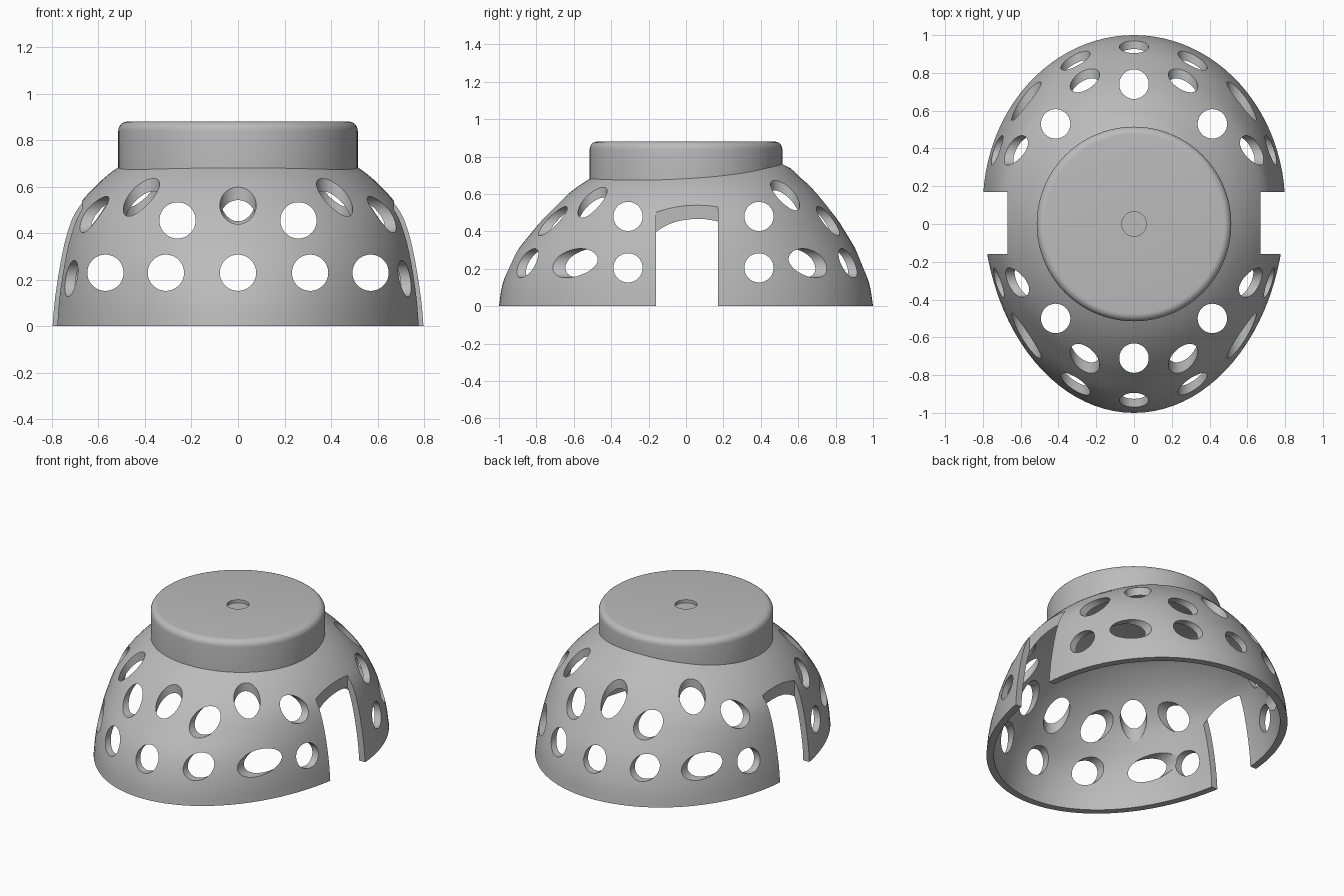
import bpy, bmesh
from math import cos, sin, pi, radians
from mathutils import Matrix, Vector

if "Cube" in bpy.data.objects:
    bpy.data.objects.remove(bpy.data.objects["Cube"], do_unlink=True)

SEGMENTS = 96
WALL = 0.042
HOLE = 0.078
CAP_RADIUS = 0.515

grey = bpy.data.materials.new("plain grey")
grey.use_nodes = True
grey.diffuse_color = (0.5, 0.5, 0.5, 1)
grey.node_tree.nodes["Principled BSDF"].inputs["Base Color"].default_value = (0.5, 0.5, 0.5, 1)


def make_object(name, bm):
    bmesh.ops.recalc_face_normals(bm, faces=bm.faces[:])
    mesh = bpy.data.meshes.new(name)
    bm.to_mesh(mesh)
    bm.free()
    mesh.materials.append(grey)
    obj = bpy.data.objects.new(name, mesh)
    bpy.context.collection.objects.link(obj)
    return obj


def skin_rings(rings, tip):
    """Bridge equal rings of points and close the last one to a tip."""
    bm = bmesh.new()
    loops = [[bm.verts.new(p) for p in ring] for ring in rings]
    n = len(loops[0])
    for low, high in zip(loops, loops[1:]):
        for i in range(n):
            j = (i + 1) % n
            bm.faces.new((low[i], low[j], high[j], high[i]))
    top = bm.verts.new(tip)
    for i in range(n):
        bm.faces.new((loops[-1][i], loops[-1][(i + 1) % n], top))
    return bm, loops[0]


def spline(points, steps):
    """Smooth curve through the given points."""
    pts = [Vector(p) for p in points]
    pts = [2 * pts[0] - pts[1]] + pts + [2 * pts[-1] - pts[-2]]
    out = []
    for a, b, c, d in zip(pts, pts[1:], pts[2:], pts[3:]):
        for k in range(steps):
            t = k / steps
            out.append(0.5 * (2 * b + (c - a) * t + (2 * a - 5 * b + 4 * c - d) * t * t
                              + (3 * b - a - 3 * c + d) * t ** 3))
    return out + [pts[-2]]


# Dome sections: height, half width, front reach, back reach
SECTIONS = [(0, .80, 1.0, 1.0), (.12, .79, .98, .98), (.27, .768, .92, .925),
            (.40, .74, .82, .85), (.50, .70, .735, .785), (.60, .615, .63, .705),
            (.68, .52, .517, .62), (.76, .38, .36, .515), (.80, .20, .18, .28)]


def dome(name, inset):
    rings = []
    for z, width, front, back in spline(SECTIONS, 3):
        centre = 0.1 * (1 - z * 0.7)
        ring = []
        for i in range(SEGMENTS):
            a = 2 * pi * i / SEGMENTS
            reach = back - centre if sin(a) > 0 else front + centre
            ring.append((width * cos(a), centre + reach * sin(a), z))
        rings.append(ring)
    bm, rim = skin_rings(rings, (0, 0.05, 0.815))
    if inset:
        bmesh.ops.recalc_face_normals(bm, faces=bm.faces[:])
        bm.normal_update()
        moved = [(v, v.co - v.normal * (inset if v.normal.z > 0 or v in rim else -inset))
                 for v in bm.verts]
        for v, co in moved:
            v.co = co
        for v in rim:
            v.co.z = -0.05
    bm.faces.new(rim)
    return make_object(name, bm)


def round_cap(name):
    """Round cap with a rolled top edge and a shallow centre dimple."""
    roll = 0.04
    profile = [(CAP_RADIUS, 0.6)]
    for k in range(7):
        a = pi / 2 * k / 6
        profile.append((CAP_RADIUS - roll + roll * cos(a), 0.88 - roll + roll * sin(a)))
    profile += [(0.065, 0.88), (0.065, 0.86)]
    rings = [[(r * cos(2 * pi * i / SEGMENTS), r * sin(2 * pi * i / SEGMENTS), z)
              for i in range(SEGMENTS)] for r, z in profile]
    bm, rim = skin_rings(rings, (0, 0, 0.86))
    bm.faces.new(rim)
    return make_object(name, bm)


def drills(name, centres, turn, length):
    """Row of parallel round cutters."""
    bm = bmesh.new()
    for c in centres:
        bmesh.ops.create_cone(bm, cap_ends=True, segments=40, radius1=HOLE, radius2=HOLE,
                              depth=length, matrix=Matrix.Translation(c) @ turn)
    return make_object(name, bm)


def combine(target, tool, operation):
    mod = target.modifiers.new(operation.title(), "BOOLEAN")
    mod.object, mod.operation, mod.solver = tool, operation, "EXACT"
    bpy.context.view_layer.objects.active = target
    bpy.ops.object.modifier_apply(modifier=mod.name)
    bpy.data.objects.remove(tool, do_unlink=True)


# Solid dome and cap, then hollowed
shell = dome("vented_dome", 0)
combine(shell, round_cap("round_cap"), "UNION")
combine(shell, dome("hollow", WALL), "DIFFERENCE")

# Side notches
bm = bmesh.new()
for side in (-1, 1):
    place = Matrix.Translation((side * 0.92, 0.005, 0.3)) @ Matrix.Diagonal((0.5, 0.33, 1, 1))
    bmesh.ops.create_cube(bm, size=1, matrix=place)
combine(shell, make_object("notches", bm), "DIFFERENCE")

# Vent holes drilled front to back, side to side and downwards
lengthwise = [(x, 0, 0.23) for x in (-.57, -.31, 0, .31, .57)] + [(x, 0, .455) for x in (-.26, .26)]
crosswise = [(0, y, z) for y in (-.31, .39) for z in (.205, .48)]
upright = [(x, y, 0.4) for x in (-.415, .415) for y in (-.5, .53)] + [(0, -.71, .4), (0, .74, .4)]
combine(shell, drills("lengthwise_drills", lengthwise, Matrix.Rotation(pi / 2, 4, "X"), 3), "DIFFERENCE")
combine(shell, drills("crosswise_drills", crosswise, Matrix.Rotation(pi / 2, 4, "Y"), 3), "DIFFERENCE")
combine(shell, drills("upright_drills", upright, Matrix.Identity(4), 1.5), "DIFFERENCE")

# Smooth surface with crisp cut edges
bpy.ops.object.select_all(action="DESELECT")
shell.select_set(True)
bpy.context.view_layer.objects.active = shell
bpy.ops.object.shade_smooth_by_angle(angle=radians(32))
